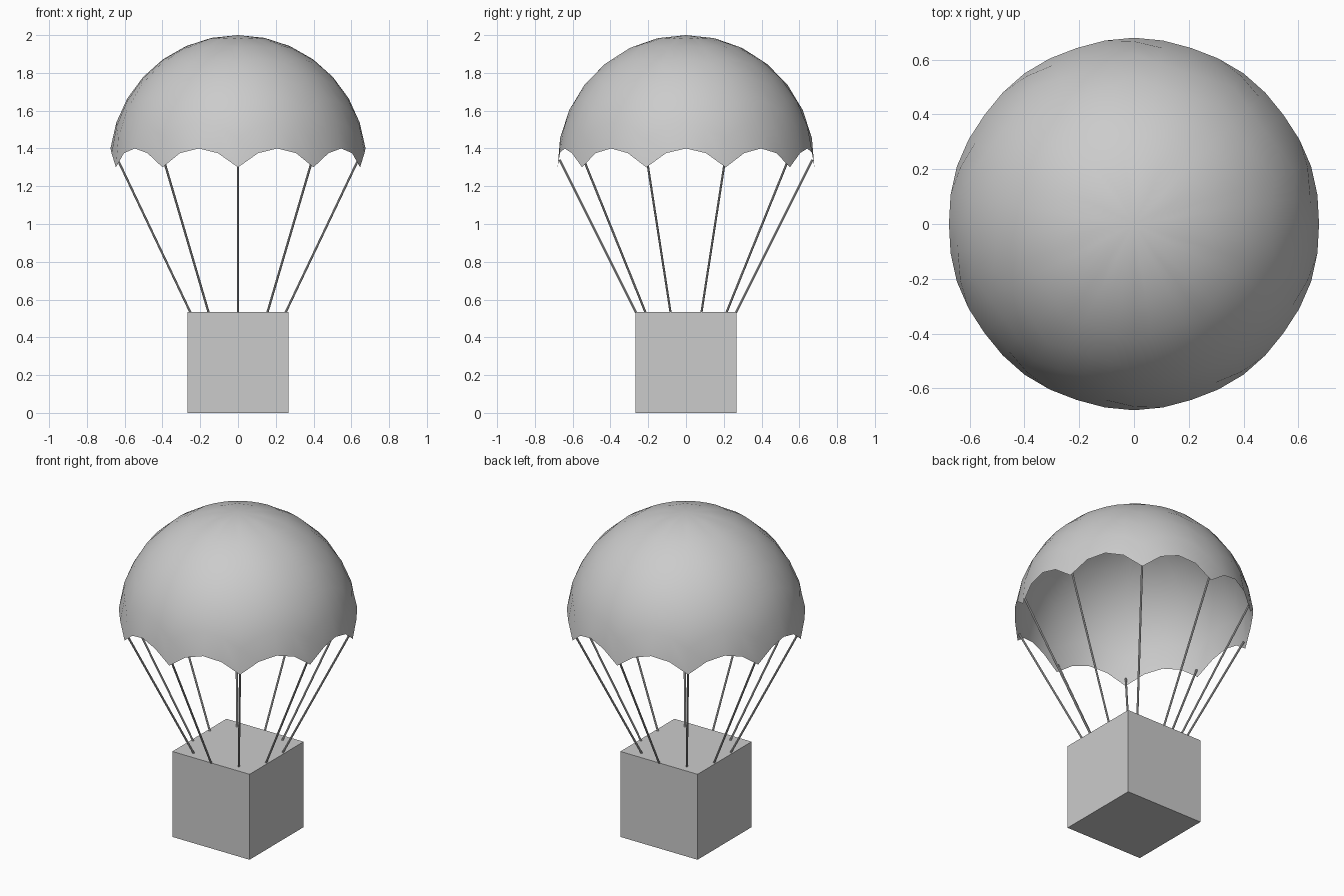
import bpy, bmesh
from math import sin, cos, acos, pi, radians
from mathutils import Vector

if "Cube" in bpy.data.objects:
    bpy.data.objects.remove(bpy.data.objects["Cube"])

R, CZ = 0.68, 1.32          # canopy sphere radius and centre height
GORES, SEG, ROWS = 10, 4, 7


def link(name, bm, smooth=False):
    bmesh.ops.recalc_face_normals(bm, faces=bm.faces)
    for f in bm.faces:
        f.smooth = smooth
    me = bpy.data.meshes.new(name)
    bm.to_mesh(me)
    bm.free()
    ob = bpy.data.objects.new(name, me)
    bpy.context.collection.objects.link(ob)
    return ob


# canopy: spherical cap whose meridians end on a scalloped hem
bm = bmesh.new()
top = bm.verts.new((0, 0, CZ + R))
cols = []
for j in range(GORES * SEG):
    a = radians(-90) + 2 * pi * j / (GORES * SEG)
    u = (j % SEG) / SEG
    hem_z = 1.30 + 0.10 * 4 * u * (1 - u)
    t_end = acos((hem_z - CZ) / R)
    col = []
    for i in range(1, ROWS + 1):
        t = t_end * i / ROWS
        col.append(bm.verts.new((R * sin(t) * cos(a), R * sin(t) * sin(a), CZ + R * cos(t))))
    cols.append(col)
for j, c in enumerate(cols):
    d = cols[(j + 1) % len(cols)]
    bm.faces.new((top, c[0], d[0]))
    for i in range(ROWS - 1):
        bm.faces.new((c[i], c[i + 1], d[i + 1], d[i]))
link("canopy", bm, smooth=True)

# crate
bm = bmesh.new()
bmesh.ops.create_cube(bm, size=0.534)
bmesh.ops.translate(bm, verts=bm.verts, vec=(0, 0, 0.267))
link("crate", bm)

# ropes: one from each hem point down to the crate top
for k in range(GORES):
    a = radians(-90) + 2 * pi * k / GORES
    d = Vector((cos(a), sin(a), 0))
    p = d * 0.264 + Vector((0, 0, 0.53))
    q = d * 0.669 + Vector((0, 0, 1.34))
    bm = bmesh.new()
    bmesh.ops.create_cone(bm, cap_ends=True, segments=8, radius1=0.006, radius2=0.006,
                          depth=(q - p).length)
    ob = link(f"rope_{k + 1}", bm)
    ob.location = (p + q) / 2
    ob.rotation_mode = 'QUATERNION'
    ob.rotation_quaternion = (q - p).to_track_quat('Z', 'Y')
